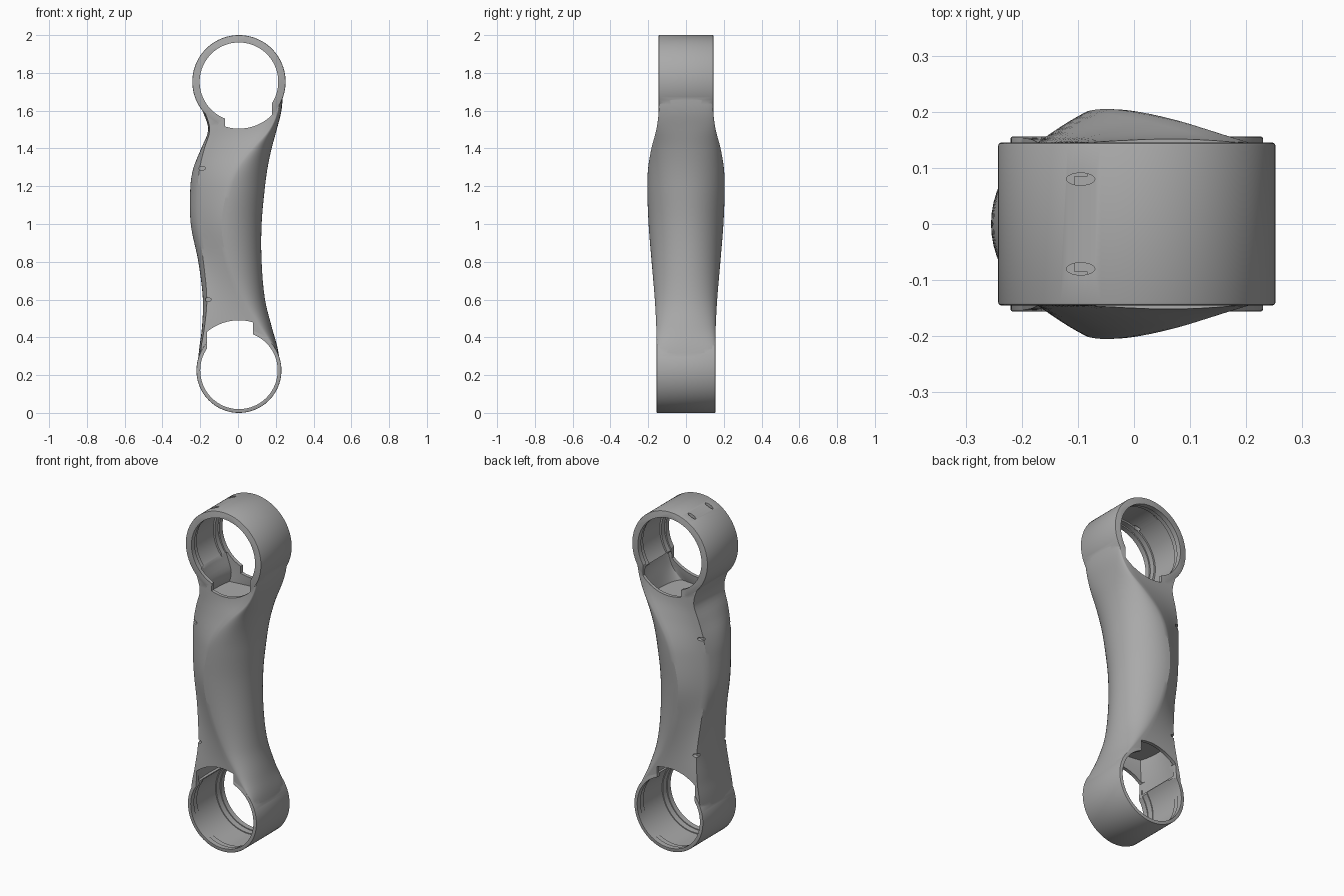
import bpy, bmesh, math
from mathutils import Matrix, Vector

cube = bpy.data.objects.get("Cube")
if cube:
    bpy.data.objects.remove(cube)

grey = bpy.data.materials.new("plain_grey")
grey.use_nodes = True
grey.diffuse_color = (0.4, 0.4, 0.4, 1)
grey.node_tree.nodes["Principled BSDF"].inputs["Base Color"].default_value = (0.4, 0.4, 0.4, 1)

# Arm stations: height, left x, right x, crease x, crease depth, seam x, seam depth
STATIONS = [
    (0.25, -0.215, 0.225, 0.205, 0.154, -0.205, 0.153),
    (0.35, -0.204, 0.208, 0.185, 0.154, -0.195, 0.153),
    (0.45, -0.191, 0.180, 0.115, 0.157, -0.178, 0.149),
    (0.60, -0.186, 0.143, 0.022, 0.165, -0.165, 0.136),
    (0.80, -0.210, 0.125, -0.055, 0.182, -0.183, 0.120),
    (1.00, -0.250, 0.125, -0.087, 0.198, -0.211, 0.113),
    (1.20, -0.252, 0.143, -0.050, 0.205, -0.213, 0.118),
    (1.30, -0.235, 0.157, -0.003, 0.200, -0.202, 0.126),
    (1.40, -0.195, 0.178, 0.075, 0.183, -0.178, 0.136),
    (1.50, -0.158, 0.205, 0.165, 0.157, -0.150, 0.143),
    (1.60, -0.188, 0.230, 0.210, 0.144, -0.178, 0.143),
    (1.70, -0.225, 0.238, 0.220, 0.144, -0.215, 0.143),
]


def station(z):
    """Smoothly interpolate the arm measurements at one height."""
    n = len(STATIONS)
    i = max(k for k in range(n - 1) if STATIONS[k][0] <= z + 1e-6)
    a, b = STATIONS[i], STATIONS[i + 1]
    p, q = STATIONS[max(i - 1, 0)], STATIONS[min(i + 2, n - 1)]
    h = b[0] - a[0]
    u = (z - a[0]) / h
    out = []
    for k in range(1, len(a)):
        ma = (b[k] - p[k]) / (b[0] - p[0]) * h
        mb = (q[k] - a[k]) / (q[0] - a[0]) * h
        out.append((2*u**3 - 3*u*u + 1) * a[k] + (u**3 - 2*u*u + u) * ma
                   + (3*u*u - 2*u**3) * b[k] + (u**3 - u*u) * mb)
    return out


def section(z, wall):
    """Closed outline: rounded left edge, sloping face, rounded right side."""
    left, right, crease, depth, seam, edge = station(z)
    left, seam, right = left + wall, seam + wall, right - wall
    crease = min(crease, right - 0.01)
    depth, edge = depth - wall, edge - wall
    half = []
    for i in range(6):
        u = i / 6
        half.append((left + (seam - left) * u * u, edge * u))
    for i in range(8):
        u = i / 8
        rise = 0.75 * u + 0.25 * math.sin(u * math.pi / 2)
        half.append((seam + (crease - seam) * u, edge + (depth - edge) * rise))
    for i in range(17):
        t = math.pi / 2 * (1 - i / 16)
        half.append((crease + (right - crease) * math.cos(t), depth * math.sin(t)))
    half[-1] = (right, 0)
    return half + [(x, -y) for x, y in half[-2:0:-1]]


def finish(bm, name):
    bmesh.ops.recalc_face_normals(bm, faces=bm.faces)
    mesh = bpy.data.meshes.new(name)
    bm.to_mesh(mesh)
    bm.free()
    mesh.materials.append(grey)
    obj = bpy.data.objects.new(name, mesh)
    bpy.context.collection.objects.link(obj)
    return obj


def loft(name, z0, z1, steps, wall=0.0):
    bm = bmesh.new()
    rings = []
    for i in range(steps + 1):
        z = z0 + (z1 - z0) * i / steps
        rings.append([bm.verts.new((x, y, z)) for x, y in section(z, wall)])
    for a, b in zip(rings, rings[1:]):
        for i in range(len(a)):
            j = (i + 1) % len(a)
            bm.faces.new((a[i], a[j], b[j], b[i]))
    bm.faces.new(rings[0])
    bm.faces.new(rings[-1])
    return finish(bm, name)


def cylinder(name, centre, radius, half, axis="Y", scale=(1, 1), chamfer=0.0, clips=(), sides=96):
    """Cylinder along an axis, optionally chamfered and trimmed by planes."""
    bm = bmesh.new()
    bmesh.ops.create_cone(bm, cap_ends=True, segments=sides, radius1=radius, radius2=radius, depth=2 * half)
    if chamfer:
        rims = [e for e in bm.edges if abs(e.verts[0].co.z - e.verts[1].co.z) < 1e-5]
        bmesh.ops.bevel(bm, geom=rims, offset=chamfer, segments=2, profile=0.5, affect="EDGES")
    turn = Matrix.Rotation(math.pi / 2, 4, "X") if axis == "Y" else Matrix()
    place = Matrix.Translation(centre) @ turn @ Matrix.Diagonal((*scale, 1, 1))
    bmesh.ops.transform(bm, matrix=place, verts=bm.verts)
    for point, normal in clips:
        bmesh.ops.bisect_plane(bm, geom=bm.verts[:] + bm.edges[:] + bm.faces[:],
                               plane_co=point, plane_no=normal, clear_outer=True)
        bmesh.ops.holes_fill(bm, edges=[e for e in bm.edges if e.is_boundary], sides=0)
    return finish(bm, name)


def combine(target, tool, operation="DIFFERENCE"):
    mod = target.modifiers.new("combine", "BOOLEAN")
    mod.operation, mod.solver, mod.object = operation, "EXACT", tool
    bpy.ops.object.select_all(action="DESELECT")
    bpy.context.view_layer.objects.active = target
    target.select_set(True)
    bpy.ops.object.modifier_apply(modifier=mod.name)
    bpy.data.objects.remove(tool)


def smooth(obj):
    bpy.ops.object.select_all(action="DESELECT")
    bpy.context.view_layer.objects.active = obj
    obj.select_set(True)
    bpy.ops.object.shade_smooth_by_angle(angle=math.radians(28))


TOP, BOTTOM = Vector((0.005, 0, 1.753)), Vector((0.005, 0, 0.225))
RIGHT, UP = Vector((1, 0, 0)), Vector((0, 0, 1))

# Outer body: arm joined to both end rings, then hollowed
arm = loft("link_arm", 0.25, 1.7, 64)
combine(arm, cylinder("upper_ring", TOP, 0.247, 0.145, chamfer=0.005), "UNION")
combine(arm, cylinder("lower_ring", BOTTOM, 0.225, 0.156, chamfer=0.004), "UNION")
combine(arm, loft("cavity", 0.36, 1.62, 56, 0.02))

# Stepped bores with a lip at each mouth
for centre, steps in ((TOP, ((0.208, 0.4), (0.216, 0.115), (0.226, 0.085))),
                      (BOTTOM, ((0.205, 0.4), (0.210, 0.125), (0.215, 0.09)))):
    for radius, half in steps:
        combine(arm, cylinder("bore", centre, radius, half))

# Wider notches where the bores meet the arm
for centre, radius, x0, x1, away in ((TOP, 0.248, -0.07, 0.18, UP), (BOTTOM, 0.265, -0.165, 0.08, -UP)):
    clips = ((RIGHT * x1, RIGHT), (RIGHT * x0, -RIGHT), (centre, away))
    combine(arm, cylinder("notch", centre, radius, 0.41, clips=clips))

# Small fixing holes on the upper ring and along the seam
for side in (-1, 1):
    combine(arm, cylinder("ring_hole", (-0.095, side * 0.08, 1.985), 0.011, 0.035, "Z", (2.3, 1), sides=24))
    for x, z in ((-0.19, 1.295), (-0.16, 0.6)):
        combine(arm, cylinder("seam_hole", (x, side * 0.16, z), 0.01, 0.045, "Y", (1.8, 1), sides=24))
smooth(arm)

# Stiffening webs inside the arm
for name, z in (("upper_web", 1.44), ("lower_web", 0.56)):
    smooth(loft(name, z, z + 0.012, 1, 0.015))
